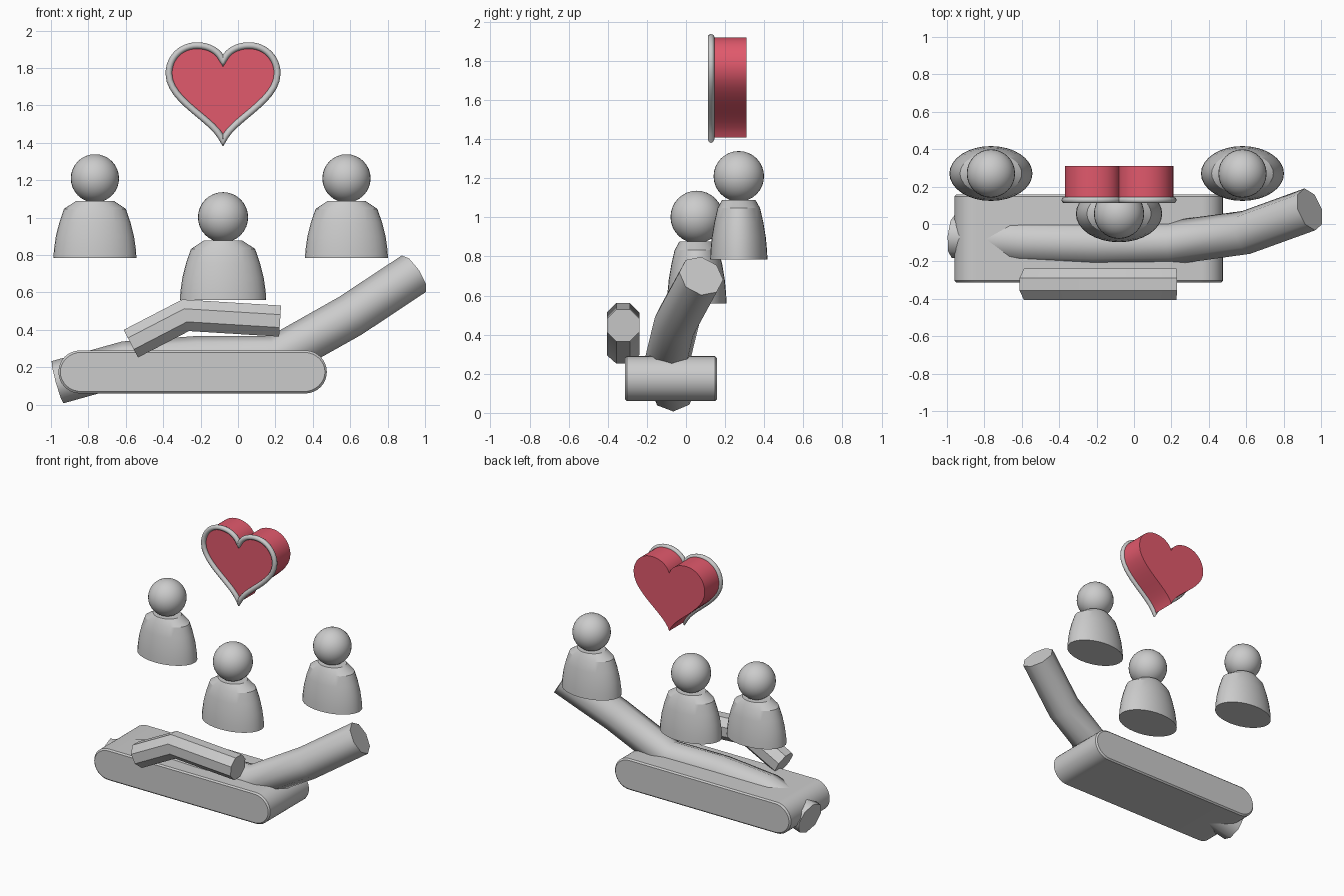
import bpy, bmesh, math
from mathutils import Vector
from mathutils.geometry import interpolate_bezier

if "Cube" in bpy.data.objects:
    bpy.data.objects.remove(bpy.data.objects["Cube"])


def make(name, rings, closed=False, angle=30):
    """Skin a list of equal vertex rings; cap the ends unless closed."""
    bm = bmesh.new()
    vs = [[bm.verts.new(p) for p in r] for r in rings]
    n = len(vs[0])
    pairs = list(zip(vs, vs[1:])) + ([(vs[-1], vs[0])] if closed else [])
    for a, b in pairs:
        for i in range(n):
            bm.faces.new((a[i], a[(i + 1) % n], b[(i + 1) % n], b[i]))
    if not closed:
        bm.faces.new(vs[0][::-1])
        bm.faces.new(vs[-1])
    bmesh.ops.recalc_face_normals(bm, faces=bm.faces)
    me = bpy.data.meshes.new(name)
    bm.to_mesh(me)
    bm.free()
    ob = bpy.data.objects.new(name, me)
    bpy.context.collection.objects.link(ob)
    smooth(ob, angle)
    return ob


def smooth(ob, angle):
    bpy.ops.object.select_all(action='DESELECT')
    ob.select_set(True)
    bpy.context.view_layer.objects.active = ob
    bpy.ops.object.shade_smooth_by_angle(angle=math.radians(angle))


def tube(name, pts, r, sides=8, offset=0.0, closed=False, angle=30):
    """Mitred tube along a path that mostly runs in the xz plane."""
    pts = [Vector(p) for p in pts]
    n, rings = len(pts), []
    for i, p in enumerate(pts):
        prev = pts[i - 1] if i or closed else None
        nxt = pts[(i + 1) % n] if i < n - 1 or closed else None
        d0 = (p - prev).normalized() if prev is not None else (nxt - p).normalized()
        d1 = (nxt - p).normalized() if nxt is not None else d0
        t = (d0 + d1).normalized()
        up = t.cross(Vector((0, 1, 0))).normalized()
        side = up.cross(t)
        mitre = min(1 / max(t.dot(d1), 0.1), 1.6)
        ring = []
        for k in range(sides):
            a = 2 * math.pi * k / sides + offset
            ring.append(p + up * math.cos(a) * r * mitre + side * math.sin(a) * r)
        rings.append(ring)
    return make(name, rings, closed, angle)


def person(name, x, y, z, s):
    """Elliptical bust with a ball head."""
    profile = [(0.222, 0), (0.219, 0.045), (0.209, 0.115), (0.19, 0.19),
               (0.165, 0.262), (0.10, 0.305)]
    rings = []
    for w, h in profile:
        depth = 0.66 if h < 0.3 else 0.85
        rings.append([(x + s * w * math.cos(k * math.pi / 16),
                       y + s * w * depth * math.sin(k * math.pi / 16), z + s * h)
                      for k in range(32)])
    make(name + "_torso", rings, angle=25)
    bpy.ops.mesh.primitive_uv_sphere_add(segments=32, ring_count=16, radius=0.129 * s,
                                         location=(x, y, z + 0.425 * s))
    head = bpy.context.object
    head.name = name + "_head"
    smooth(head, 40)


# three people
person("left_person", -0.765, 0.27, 0.785, 1.0)
person("right_person", 0.58, 0.27, 0.785, 1.0)
person("middle_person", -0.08, 0.055, 0.56, 1.04)

# palm: capsule profile extruded in depth, small bevel on its edges
R, zc = 0.115, 0.175
outline = []
for cx, start in ((0.475 - R, -90), (-0.96 + R, 90)):
    for k in range(17):
        a = math.radians(start + k * 180 / 16)
        outline.append((cx + R * math.cos(a), zc + R * math.sin(a)))
rings = []
for y, inset in ((-0.313, 0.01), (-0.303, 0), (0.148, 0), (0.158, 0.01)):
    rings.append([(-0.2425 + (x + 0.2425) * (1 - inset / 0.7175), y,
                   zc + (z - zc) * (1 - inset / R)) for x, z in outline])
make("palm", rings)

# fingers and thumb
tube("long_finger", [(-0.965, -0.065, 0.12), (-0.6, -0.095, 0.222), (-0.22, -0.105, 0.25),
                     (0.2, -0.10, 0.25), (0.6, -0.045, 0.475), (0.94, 0.078, 0.70)],
     0.117, angle=50)
tube("thumb", [(-0.573, -0.322, 0.326), (-0.28, -0.322, 0.478), (0.225, -0.322, 0.447)],
     0.09, offset=math.pi / 8)

# heart outline from three bezier spans, mirrored
spans = [((0, 1.835), (0.02, 1.89), (0.075, 1.92), (0.14, 1.92)),
         ((0.14, 1.92), (0.225, 1.92), (0.29, 1.855), (0.29, 1.77)),
         ((0.29, 1.77), (0.29, 1.62), (0.035, 1.52), (0, 1.408))]
half = []
for s in spans:
    half += [(p.x, p.y) for p in interpolate_bezier(*[Vector((a, b, 0)) for a, b in s], 13)][:-1]
half.append((0, 1.408))
heart = half + [(-x, z) for x, z in half[-2:0:-1]]
body = make("heart", [[(x - 0.08, y, z) for x, z in heart] for y in (0.135, 0.31)])
red = bpy.data.materials.new("heart_red")
red.diffuse_color = (0.75, 0.10, 0.15, 1)
red.use_nodes = True
red.node_tree.nodes["Principled BSDF"].inputs["Base Color"].default_value = red.diffuse_color
body.data.materials.append(red)

# raised rim around the heart front
tube("heart_rim", [(x - 0.08, 0.128, z) for x, z in heart], 0.0175, 10, closed=True, angle=40)
